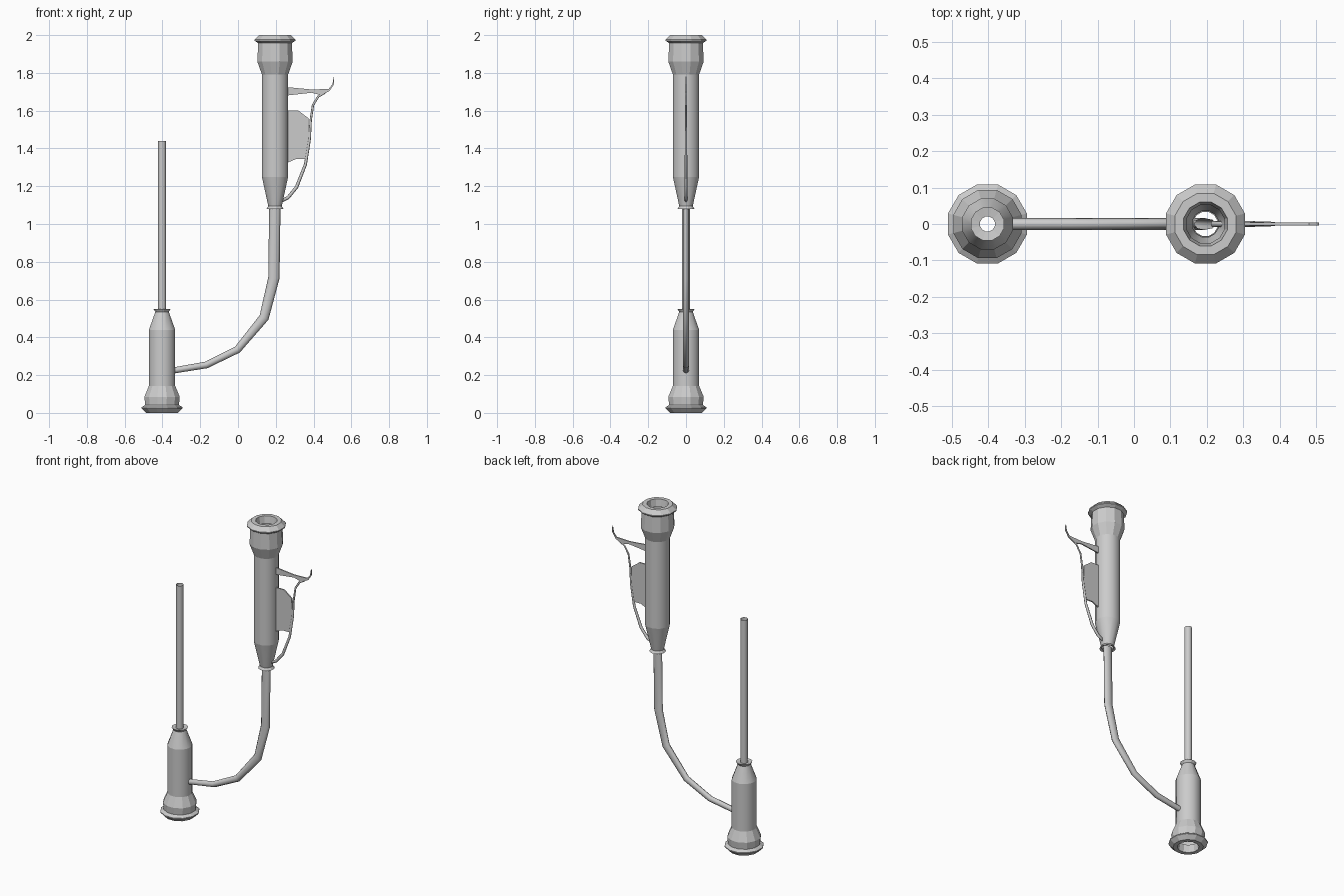
import bpy, bmesh
from math import sin, cos, pi
from mathutils import Vector

old = bpy.data.objects.get("Cube")
if old:
    bpy.data.objects.remove(old, do_unlink=True)

grey = bpy.data.materials.new("plain_grey")
grey.use_nodes = True
grey.diffuse_color = (0.6, 0.6, 0.6, 1)
grey.node_tree.nodes["Principled BSDF"].inputs["Base Color"].default_value = (0.6, 0.6, 0.6, 1)


def finish(name, bm, smooth=False, recalc=False):
    if recalc:
        bmesh.ops.recalc_face_normals(bm, faces=bm.faces[:])
    for f in bm.faces:
        f.smooth = smooth
    mesh = bpy.data.meshes.new(name)
    bm.to_mesh(mesh)
    bm.free()
    mesh.materials.append(grey)
    ob = bpy.data.objects.new(name, mesh)
    bpy.context.collection.objects.link(ob)
    return ob


def skin(bm, rings):
    """Join neighbouring rings of vertices with quads."""
    for a, b in zip(rings, rings[1:]):
        n = len(a)
        for i in range(n):
            j = (i + 1) % n
            bm.faces.new((a[i], a[j], b[j], b[i]))


def lathe(name, x, profile, base=0, up=1, smooth=False, sides=12):
    """Turn (radius, distance from base) pairs round a vertical axis."""
    bm = bmesh.new()
    rings = []
    for r, d in (profile if up > 0 else profile[::-1]):
        angles = [2 * pi * (i + 0.5) / sides for i in range(sides)]
        rings.append([bm.verts.new((x + r * cos(a), r * sin(a), base + up * d)) for a in angles])
    skin(bm, rings)
    return finish(name, bm, smooth)


def sweep(name, path, sides=8, cap=False):
    """Oval tube in the xz plane; path holds (x, z, half width, half depth)."""
    bm = bmesh.new()
    pts = [Vector((p[0], 0, p[1])) for p in path]
    rings = []
    for k, (x, z, w, d) in enumerate(path):
        t = (pts[min(k + 1, len(pts) - 1)] - pts[max(k - 1, 0)]).normalized()
        side = Vector((t.z, 0, -t.x))
        rings.append([bm.verts.new(pts[k] + side * w * cos(2 * pi * i / sides)
                                   + Vector((0, d * sin(2 * pi * i / sides), 0)))
                      for i in range(sides)])
    skin(bm, rings)
    if cap:
        bm.faces.new(rings[0])
        bm.faces.new(rings[-1])
    return finish(name, bm, True, True)


def plate(name, outline, thickness):
    """Flat plate in the xz plane, centred on y = 0."""
    bm = bmesh.new()
    face = bm.faces.new([bm.verts.new((x, -thickness / 2, z)) for x, z in outline])
    new = bmesh.ops.extrude_face_region(bm, geom=[face])["geom"]
    bmesh.ops.translate(bm, vec=(0, thickness, 0),
                        verts=[v for v in new if isinstance(v, bmesh.types.BMVert)])
    return finish(name, bm, False, True)


def chamber(name, x, base, up, collar, shoulder, end, mouth):
    """Hollow vessel: rolled lip, faceted collar, smooth body and flared neck."""
    lathe(name + "_lip", x, [(0.054, 0.045), (0.062, 0.0), (0.087, 0.0),
                             (0.112, 0.024), (0.112, 0.03), (0.088, 0.045)], base, up)
    lathe(name + "_collar", x, [(0.092, 0.036), (0.097, collar), (0.072, collar + 0.07 * end ** 0.3)],
          base, up)
    lathe(name + "_body", x, [(0.072, collar + 0.07 * end ** 0.3), (0.072, shoulder)], base, up, True)
    lathe(name + "_neck", x, [(0.072, shoulder), (0.037, end - 0.015)], base, up, True)
    lathe(name + "_flare", x, [(0.037, end - 0.015), (0.047, end), (mouth, end - 0.004)], base, up)


LOW_X, HIGH_X = -0.402, 0.196

# Two vessels, the lower one opening downwards and the upper one upwards
chamber("lower_chamber", LOW_X, 0, 1, 0.085, 0.44, 0.55, 0.021)
chamber("upper_chamber", HIGH_X, 2, -1, 0.14, 0.75, 0.92, 0.034)

# Straight open pipe above the lower vessel
lathe("straight_pipe", LOW_X, [(0.0215, 0.54), (0.0215, 1.44)], smooth=True)

# Flattened pipe curving between the vessels
sweep("curved_pipe", [(-0.345, 0.224, 0.016, 0.016), (-0.167, 0.254, 0.018, 0.016),
                      (-0.003, 0.335, 0.02, 0.016), (0.138, 0.505, 0.026, 0.016),
                      (0.19, 0.715, 0.03, 0.016), (0.195, 1.09, 0.03, 0.016)])

# Lever, web and thin bow on the side of the upper vessel
plate("lever", [(0.255, 1.725), (0.39, 1.712), (0.48, 1.715), (0.5, 1.74), (0.507, 1.78),
                (0.508, 1.74), (0.485, 1.705), (0.44, 1.682), (0.39, 1.695), (0.255, 1.68)], 0.007)
plate("web", [(0.255, 1.6), (0.32, 1.6), (0.373, 1.56), (0.378, 1.447),
              (0.36, 1.345), (0.31, 1.345), (0.255, 1.322)], 0.008)
sweep("bow", [(0.46, 1.695, 0.006, 0.003), (0.425, 1.675, 0.006, 0.003), (0.397, 1.63, 0.006, 0.004),
              (0.385, 1.55, 0.006, 0.005), (0.379, 1.45, 0.007, 0.006), (0.357, 1.315, 0.008, 0.007),
              (0.31, 1.195, 0.009, 0.008), (0.265, 1.14, 0.009, 0.008), (0.215, 1.115, 0.009, 0.008)],
      cap=True)
